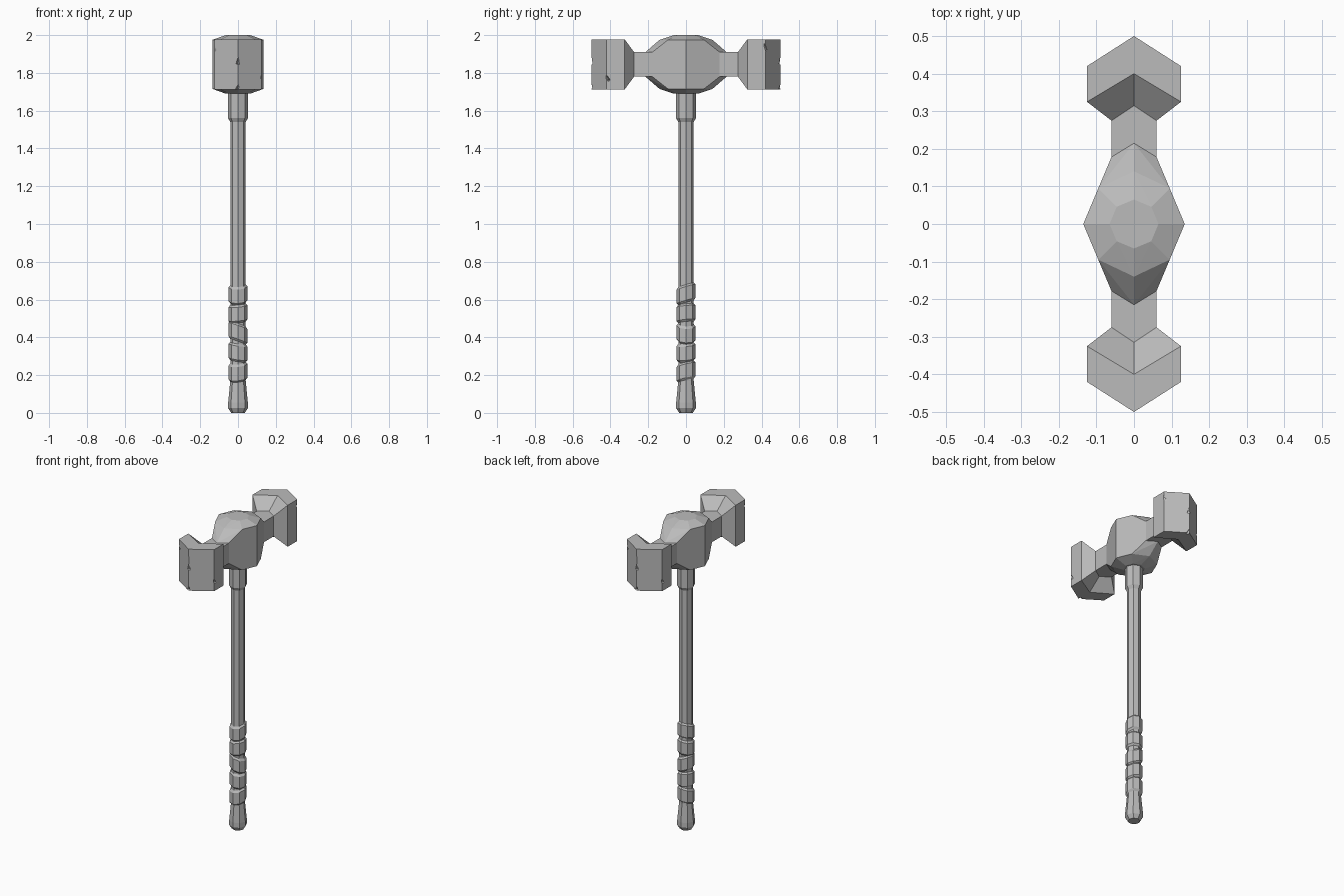
import bpy, bmesh
from math import cos, sin, pi
from mathutils import Matrix, Vector

if "Cube" in bpy.data.objects:
    bpy.data.objects.remove(bpy.data.objects["Cube"], do_unlink=True)

grey = bpy.data.materials.new("stone_grey")
grey.use_nodes = True
colour = (0.5, 0.5, 0.5, 1)
grey.diffuse_color = colour
grey.node_tree.nodes["Principled BSDF"].inputs["Base Color"].default_value = colour

MID = 1.845  # centre height of the head


def finish(bm, name):
    bmesh.ops.recalc_face_normals(bm, faces=bm.faces)
    mesh = bpy.data.meshes.new(name)
    bm.to_mesh(mesh)
    bm.free()
    mesh.materials.append(grey)
    obj = bpy.data.objects.new(name, mesh)
    bpy.context.collection.objects.link(obj)
    return obj


def loft(rings, name):
    """Skin a list of equal-length point rings and cap both ends."""
    bm = bmesh.new()
    loops = [[bm.verts.new(p) for p in ring] for ring in rings]
    n = len(loops[0])
    for a, b in zip(loops, loops[1:]):
        for i in range(n):
            j = (i + 1) % n
            bm.faces.new((a[i], a[j], b[j], b[i]))
    bm.faces.new(loops[0])
    bm.faces.new(loops[-1])
    return finish(bm, name)


def octagon(r, z, tilt=(0, 0)):
    pts = [(r * cos(i * pi / 4), r * sin(i * pi / 4)) for i in range(8)]
    return [(x, y, z + tilt[0] * x + tilt[1] * y) for x, y in pts]


def carve(obj, cutter):
    cutter.hide_render = True
    mod = obj.modifiers.new("carve", "BOOLEAN")
    mod.operation, mod.solver, mod.object = "DIFFERENCE", "EXACT", cutter
    bpy.context.view_layer.objects.active = obj
    bpy.ops.object.modifier_apply(modifier=mod.name)
    bpy.data.objects.remove(cutter, do_unlink=True)


# Shaft with flared pommel and collar under the head
loft([octagon(r, z) for r, z in (
    (0.036, 0), (0.052, 0.025), (0.052, 0.055), (0.041, 0.17), (0.041, 1.54),
    (0.052, 1.56), (0.052, 1.7))], "shaft")

# Tilted grip wraps
for i, tilt in enumerate([(0.1, 0.25), (-0.15, 0.1), (-0.35, -0.05),
                          (0.1, 0.1), (0.05, 0.3)]):
    z = 0.17 + 0.103 * i
    loft([octagon(r, z + dz, tilt) for r, dz in (
        (0.04, 0), (0.05, 0.012), (0.05, 0.085), (0.04, 0.097))], f"grip_wrap_{i + 1}")

# Faceted centre of the head
bm = bmesh.new()
for s in (-1, 1):
    points = [(x, y, 0.155) for x, y, _ in octagon(0.065, 0)]
    points += [(0.135 * k, 0, 0.13) for k in (-1, 1)]
    for k in (-1, 1):
        points += [(0, 0.14 * k, 0.13), (0, 0.215 * k, 0.065)]
        for m in (-1, 1):
            points += [(0.095 * m, 0.095 * k, 0.13), (0.06 * m, 0.178 * k, 0.065)]
    for x, y, z in points:
        bm.verts.new((x, y, MID + s * z))
bmesh.ops.convex_hull(bm, input=bm.verts)
bmesh.ops.dissolve_limit(bm, angle_limit=0.02, verts=bm.verts, edges=bm.edges)
centre = finish(bm, "head_centre")

# Recessed octagonal panel on each side of the centre
outline = [(0, 0.073), (0.105, 0.073), (0.168, 0.03), (0.168, -0.03), (0.105, -0.073),
           (0, -0.073), (-0.105, -0.073), (-0.168, -0.03), (-0.168, 0.03), (-0.105, 0.073)]
for side in (-1, 1):
    rings = [[(side * (0.135 - 0.42 * abs(y) + d), y * f, MID + z * f) for y, z in outline]
             for d, f in ((-0.014, 0.93), (0, 1), (0.1, 1))]
    carve(centre, loft(rings, "panel_cutter"))


def head_ring(w, h, edge, middle):
    return [(x, -(middle if x == 0 else edge), MID + z) for x, z in (
        (-w, h), (0, h), (w, h), (w, -h), (0, -h), (-w, -h))]


# Pointed striking blocks with tapered necks, chipped along the edges
chips = [(0.125, -0.42, 1.78, 0.6), (0, -0.5, 1.87, 0.2), (0, -0.5, 1.73, 0.5),
         (-0.125, -0.42, 1.94, -0.4)]
for name, turn in (("front_block", 0), ("back_block", pi)):
    block = loft([head_ring(*r) for r in (
        (0.125, 0.133, 0.42, 0.5), (0.125, 0.133, 0.325, 0.4),
        (0.06, 0.065, 0.275, 0.315), (0.06, 0.065, 0.178, 0.215))], name)
    for x, y, z, lean in chips:
        bm = bmesh.new()
        bmesh.ops.create_cone(bm, segments=4, radius1=0.012, radius2=0.001,
                              depth=0.05, cap_ends=True)
        place = Matrix.Translation(Vector((x, y, z))) @ Matrix.Rotation(lean, 4, (1, 0.5, 0))
        bm.transform(place)
        carve(block, finish(bm, "chip_cutter"))
    block.data.transform(Matrix.Rotation(turn, 4, "Z"))
